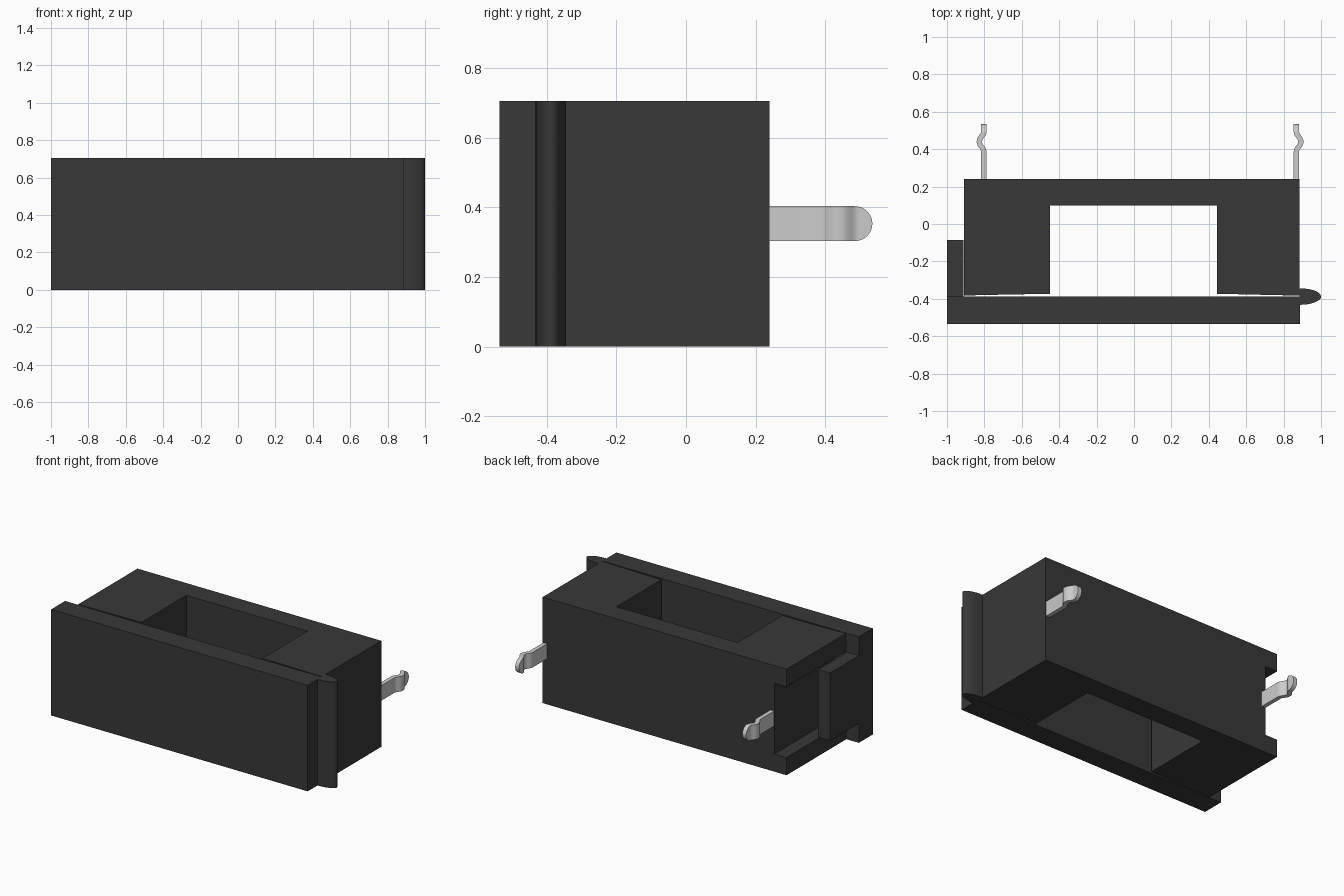
import bpy, bmesh, math

if "Cube" in bpy.data.objects:
    bpy.data.objects.remove(bpy.data.objects["Cube"])


def material(name, v):
    m = bpy.data.materials.new(name)
    m.diffuse_color = (v, v, v, 1)
    m.use_nodes = True
    m.node_tree.nodes["Principled BSDF"].inputs["Base Color"].default_value = m.diffuse_color
    return m


plastic = material("dark_plastic", 0.04)
metal = material("light_metal", 0.65)
H = 0.705


def finish(bm, name, mat, smooth=False):
    bmesh.ops.recalc_face_normals(bm, faces=bm.faces)
    me = bpy.data.meshes.new(name)
    bm.to_mesh(me)
    bm.free()
    ob = bpy.data.objects.new(name, me)
    bpy.context.collection.objects.link(ob)
    me.materials.append(mat)
    if smooth:
        bpy.ops.object.select_all(action='DESELECT')
        ob.select_set(True)
        bpy.context.view_layer.objects.active = ob
        bpy.ops.object.shade_smooth_by_angle(angle=math.radians(35))
    return ob


def prism(name, pts, z0, z1, smooth=False):
    """Extrude an xy outline from z0 to z1."""
    bm = bmesh.new()
    face = bm.faces.new([bm.verts.new((x, y, z0)) for x, y in pts])
    ext = bmesh.ops.extrude_face_region(bm, geom=[face])
    for v in ext["geom"]:
        if isinstance(v, bmesh.types.BMVert):
            v.co.z = z1
    return finish(bm, name, plastic, smooth)


def box(name, x0, x1, y0, y1, z0, z1):
    return prism(name, [(x0, y0), (x1, y0), (x1, y1), (x0, y1)], z0, z1)


# U-shaped body, with a channel cut along its left end
body = prism("body", [(-0.908, 0.24), (-0.908, -0.383), (-0.82, -0.38), (-0.448, -0.373),
                      (-0.448, 0.098), (0.443, 0.098), (0.443, -0.373), (0.886, -0.383),
                      (0.886, 0.24)], 0, H)
cutter = box("channel_cutter", -1.1, -0.82, -0.6, 0.4, 0.118, H - 0.118)
cutter.hide_render = True
mod = body.modifiers.new("channel", 'BOOLEAN')
mod.operation = 'DIFFERENCE'
mod.solver = 'EXACT'
mod.object = cutter
bpy.context.view_layer.objects.active = body
bpy.ops.object.modifier_apply(modifier=mod.name)
bpy.data.objects.remove(cutter)

# Front cover and its latch tab
box("front_cover", -1, 0.887, -0.535, -0.388, 0, H)
box("latch_tab", -1, -0.912, -0.388, -0.085, 0.13, H - 0.125)

# Rounded hinge rib on the right end
arc = [math.pi * (i / 24 - 0.5) for i in range(25)]
prism("hinge_rib", [(0.886 + 0.114 * math.cos(a), -0.388 + 0.044 * math.sin(a)) for a in arc],
      0, H, True)


def pin(name, x, side):
    """Flat bent terminal with a rounded tip, bulging towards side."""
    bm = bmesh.new()
    r, tip, t, zc = 0.05, 0.535, 0.014, 0.353
    ys = [0.22] + [0.385 + 0.1 * i / 16 for i in range(17)]
    ys += [tip - r + r * math.sin(math.pi / 2 * i / 12) for i in range(1, 13)]
    rings = []

    def centre(y):
        u = min(max((y - 0.385) / 0.11, 0), 1)
        return x + side * 0.024 * (0.5 - 0.5 * math.cos(2 * math.pi * u))

    for y in ys:
        w = max(math.sqrt(max(r * r - max(y - tip + r, 0) ** 2, 0)), 0.001)
        slope = (centre(y + 0.001) - centre(y - 0.001)) / 0.002
        n = t * math.sqrt(1 + slope * slope)
        cx = centre(y)
        rings.append([bm.verts.new((cx + a * n, y, zc + b * w))
                      for a, b in ((-1, -1), (1, -1), (1, 1), (-1, 1))])
    for p, q in zip(rings, rings[1:]):
        for i in range(4):
            j = (i + 1) % 4
            bm.faces.new((p[i], p[j], q[j], q[i]))
    bm.faces.new(rings[0])
    bm.faces.new(rings[-1])
    finish(bm, name, metal, True)


# Terminal pins at the back
pin("left_pin", -0.803, -1)
pin("right_pin", 0.868, 1)
